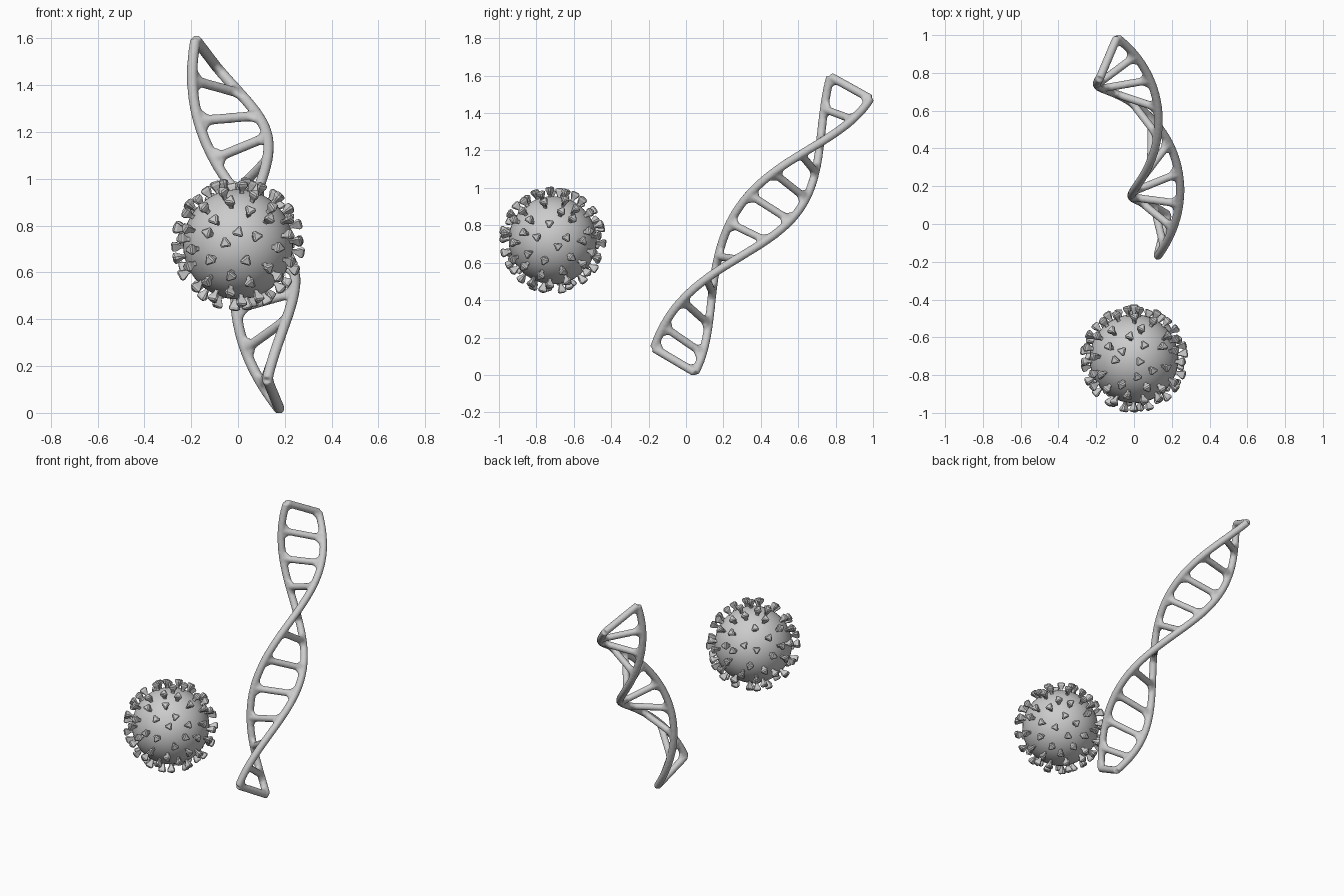
import bpy, bmesh, math, random
from mathutils import Vector, Matrix

if "Cube" in bpy.data.objects:
    bpy.data.objects.remove(bpy.data.objects["Cube"])

random.seed(4)

# ---------- Double helix: twisted ladder on a slanted axis ----------
PITCH = Vector((-0.287, 0.925, 1.447))      # first rung to last rung
N = PITCH.normalized()
U = (Vector((1, 0, 0)) - N * N.x).normalized()
V = N.cross(U)
BASE = Vector((0.152, -0.057, 0.088)) + 0.047 * U - 0.009 * V
RUNGS, HALF, OFFSET = 12, 0.13, 0.05
T0, T1 = -0.006, 1.004                      # ladder ends


def strand_point(t, side):
    """Point on a strand; the rung chord sits off the axis (two groove widths)."""
    a = math.radians(80 + 348 * t)
    chord = math.cos(a) * U + math.sin(a) * V
    out = -math.sin(a) * U + math.cos(a) * V
    return BASE + PITCH * t + OFFSET * out + side * HALF * chord


curve = bpy.data.curves.new("double_helix", 'CURVE')
curve.dimensions = '3D'
curve.bevel_depth = 0.0235
curve.bevel_resolution = 4
curve.use_fill_caps = True


def tube(points, radii):
    s = curve.splines.new('POLY')
    s.points.add(len(points) - 1)
    for q, p, r in zip(s.points, points, radii):
        q.co = (*p, 1)
        q.radius = r


# two strands
for side in (-1, 1):
    tube([strand_point(T0 + (T1 - T0) * i / 80, side) for i in range(81)], [1] * 81)

# rungs with small webs in the corners to the strands
for k in range(RUNGS):
    t = T0 + (T1 - T0) * k / (RUNGS - 1)
    if 0 < k < 6:                           # lower rungs sit a little closer to the end
        t -= 0.024 * min(1, (6 - k) / 3)
    a, b = strand_point(t, -1), strand_point(t, 1)
    end = k in (0, RUNGS - 1)
    tube([a.lerp(b, i / 12) for i in range(13)], [1.0 if end else 0.92] * 13)
    for side, p, q in ((-1, a, b), (1, b, a)):
        for dt in (-0.025, 0.025):
            if T0 <= t + dt <= T1:
                tube([p.lerp(q, 0.19), strand_point(t + dt, side)], [0.65, 0.65])

helix = bpy.data.objects.new("double_helix", curve)
bpy.context.collection.objects.link(helix)
bpy.context.view_layer.objects.active = helix
helix.select_set(True)
bpy.ops.object.convert(target='MESH')
helix = bpy.context.object

# fuse into one soft skin
rm = helix.modifiers.new("fuse", 'REMESH')
rm.mode = 'VOXEL'
rm.voxel_size = 0.007
rm.use_smooth_shade = True
sm = helix.modifiers.new("soften", 'SMOOTH')
sm.factor = 0.5
sm.iterations = 7

# ---------- Virus ----------
CENTER = Vector((0, -0.713, 0.72))
bpy.ops.mesh.primitive_uv_sphere_add(segments=48, ring_count=24, radius=0.235, location=CENTER)
body = bpy.context.object
body.name = "virus_body"
bpy.ops.object.shade_smooth()

# spikes: thin stem flaring into a three-cornered head
PROFILE = [(0.225, 0.011), (0.245, 0.011), (0.270, 0.025), (0.281, 0.025), (0.287, 0.016)]
SPIKES = 96
bm = bmesh.new()
for i in range(SPIKES):
    z = 1 - 2 * (i + 0.5) / SPIKES
    ang = i * math.pi * (3 - math.sqrt(5))
    r = math.sqrt(1 - z * z)
    d = Vector((r * math.cos(ang), r * math.sin(ang), z))
    d = (d + 0.07 * Vector([random.uniform(-1, 1) for _ in range(3)])).normalized()
    m = Matrix.Translation(CENTER) @ d.to_track_quat('Z', 'Y').to_matrix().to_4x4()
    m = m @ Matrix.Rotation(random.uniform(0, 6.28), 4, 'Z')
    rings = []
    for h, w in PROFILE:
        ring = []
        for j in range(6):          # triangle with cut corners
            c = (j // 2) * 2 * math.pi / 3 + (0.22 if j % 2 else -0.22)
            ring.append(bm.verts.new(m @ Vector((w * math.cos(c), w * math.sin(c), h))))
        rings.append(ring)
    for lo, hi in zip(rings, rings[1:]):
        for j in range(6):
            bm.faces.new((lo[j], lo[(j + 1) % 6], hi[(j + 1) % 6], hi[j]))
    bm.faces.new(rings[-1])
    bm.faces.new(rings[0][::-1])
mesh = bpy.data.meshes.new("virus_spikes")
bm.to_mesh(mesh)
bm.free()
spikes = bpy.data.objects.new("virus_spikes", mesh)
bpy.context.collection.objects.link(spikes)
